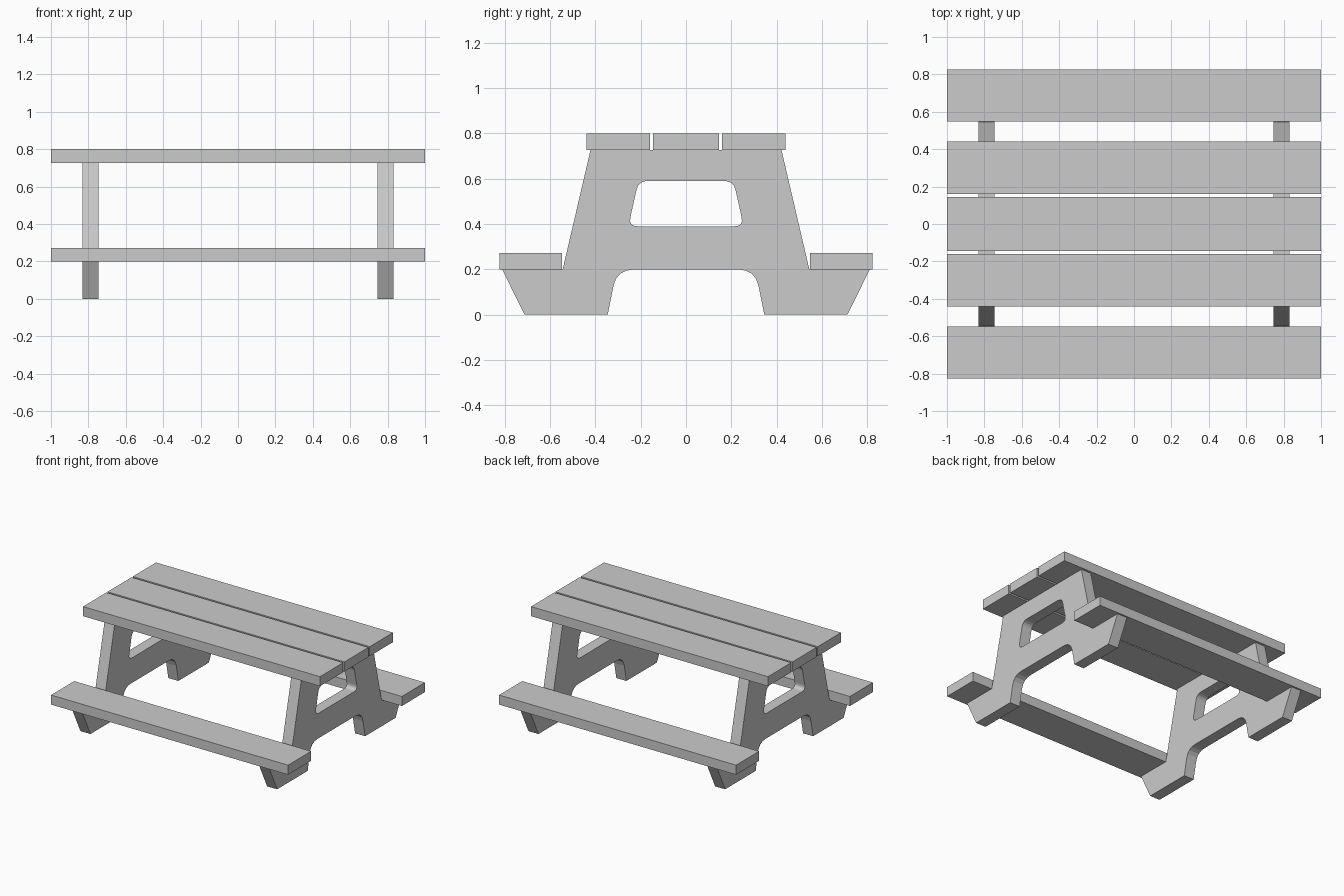
import bpy
from math import pi

if "Cube" in bpy.data.objects:
    bpy.data.objects.remove(bpy.data.objects["Cube"])


def plank(name, y0, y1, z0, z1):
    bpy.ops.mesh.primitive_cube_add(size=1, location=(0, (y0 + y1) / 2, (z0 + z1) / 2))
    ob = bpy.context.object
    ob.name = name
    ob.scale = (2, y1 - y0, z1 - z0)
    bpy.ops.object.transform_apply(location=False, rotation=False, scale=True)


def rounded(a, c, b, n=4):
    """Points of a curved corner from a to b, pulled towards corner c."""
    return [tuple((1 - t) ** 2 * p + 2 * t * (1 - t) * q + t * t * r
                  for p, q, r in zip(a, c, b)) for t in (i / n for i in range(n + 1))]


def mirrored(half):
    """Close a left-hand half profile by reflecting it across y = 0."""
    return half + [(-y, z) for y, z in reversed(half)]


# Table top boards and seats
plank("table_board_middle", -0.145, 0.145, 0.727, 0.8)
for side, s in (("front", -1), ("back", 1)):
    plank("table_board_" + side, *sorted((s * 0.16, s * 0.44)), 0.727, 0.8)
    plank("seat_" + side, *sorted((s * 0.547, s * 0.825)), 0.199, 0.272)

# End frame profile (y, z) and its rounded opening
outline = mirrored([(-0.422, 0.727), (-0.545, 0.199), (-0.812, 0.199), (-0.714, 0), (-0.346, 0)]
                   + rounded((-0.321, 0.125), (-0.306, 0.199), (-0.23, 0.199)))
opening = mirrored(rounded((-0.215, 0.39), (-0.253, 0.39), (-0.246, 0.428))
                   + rounded((-0.219, 0.55), (-0.21, 0.591), (-0.165, 0.591)))

curve = bpy.data.curves.new("end_frame_profile", 'CURVE')
curve.dimensions = '2D'
curve.fill_mode = 'BOTH'
curve.extrude = 0.0425
for pts in (outline, opening):
    sp = curve.splines.new('POLY')
    sp.points.add(len(pts) - 1)
    for p, (y, z) in zip(sp.points, pts):
        p.co = (y, z, 0, 1)
    sp.use_cyclic_u = True

# Both end frames share one flat-shaded mesh
source = bpy.data.objects.new("end_frame_profile", curve)
bpy.context.collection.objects.link(source)
depsgraph = bpy.context.evaluated_depsgraph_get()
mesh = bpy.data.meshes.new_from_object(source.evaluated_get(depsgraph))
mesh.name = "end_frame"
mesh.polygons.foreach_set("use_smooth", [False] * len(mesh.polygons))
bpy.data.objects.remove(source)
for side, s in (("left", -1), ("right", 1)):
    frame = bpy.data.objects.new("end_frame_" + side, mesh)
    frame.location.x = s * 0.788
    frame.rotation_euler = (pi / 2, 0, pi / 2)
    bpy.context.collection.objects.link(frame)
